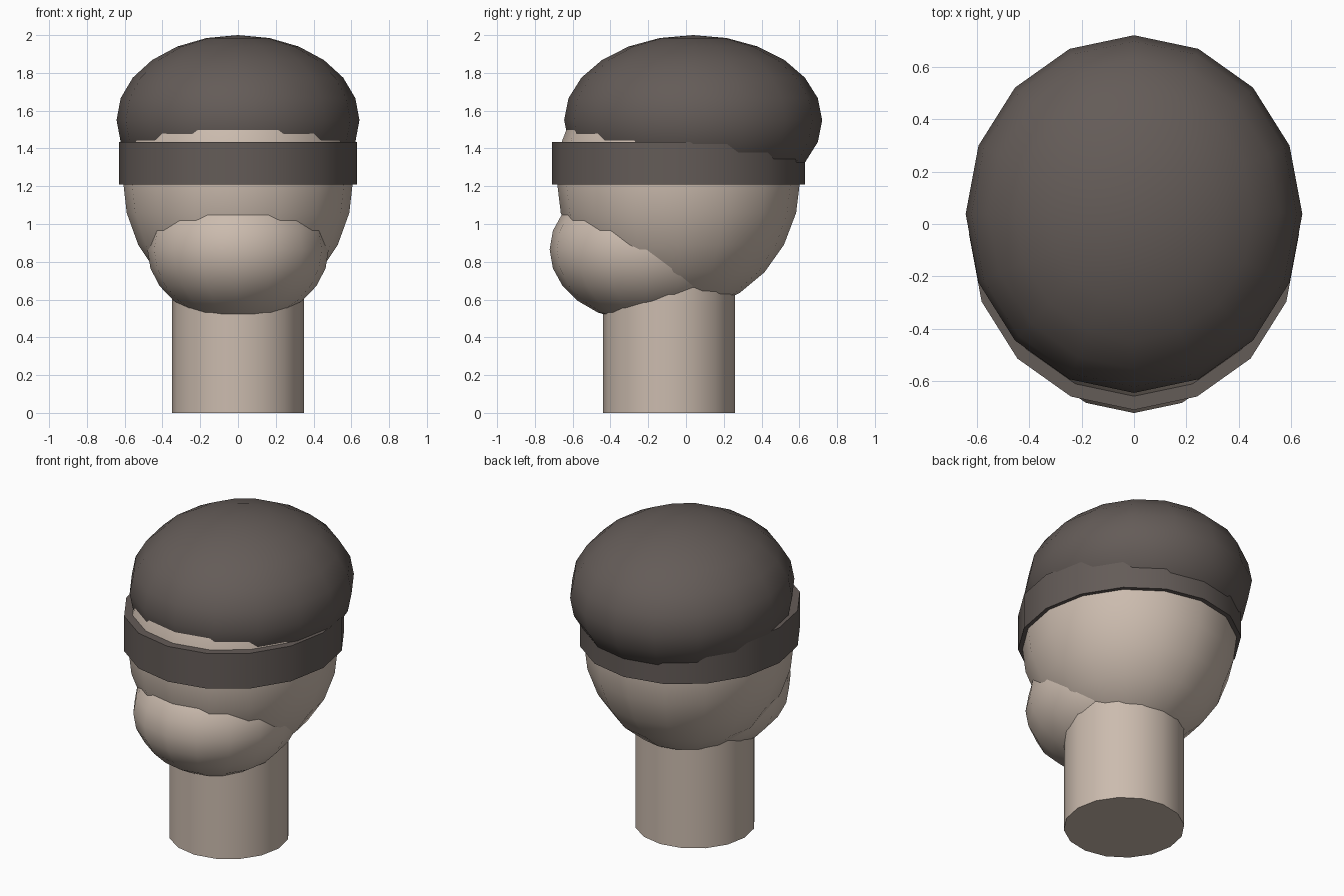
import bpy
import math

cube = bpy.data.objects.get("Cube")
if cube:
    bpy.data.objects.remove(cube, do_unlink=True)


def make_material(name, rgb):
    mat = bpy.data.materials.new(name)
    mat.use_nodes = True
    color = (*rgb, 1.0)
    mat.diffuse_color = color
    mat.node_tree.nodes["Principled BSDF"].inputs["Base Color"].default_value = color
    return mat


skin = make_material("skin", (0.60, 0.50, 0.425))
dark = make_material("dark brown", (0.127, 0.106, 0.097))


def finish(name, size, mat):
    """Name, scale, smooth and colour the newest primitive."""
    obj = bpy.context.object
    obj.name = name
    obj.scale = size
    bpy.ops.object.transform_apply(location=False, rotation=False, scale=True)
    obj.data.materials.append(mat)
    bpy.ops.object.shade_smooth_by_angle(angle=math.radians(40))
    return obj


def ellipsoid(name, center, radii, mat):
    bpy.ops.mesh.primitive_uv_sphere_add(
        segments=16, ring_count=12, radius=1, location=center)
    return finish(name, radii, mat)


def column(name, y, bottom, top, rx, ry, mat):
    bpy.ops.mesh.primitive_cylinder_add(
        vertices=16, radius=1, depth=1, location=(0, y, (bottom + top) / 2))
    return finish(name, (rx, ry, top - bottom), mat)


# Neck, reaching up inside the skull
column("neck", -0.09, 0, 0.8, 0.35, 0.35, skin)

# Skull and the fuller lower face
ellipsoid("head", (0, -0.04, 1.24), (0.61, 0.645, 0.70), skin)
ellipsoid("jaw", (0, -0.212, 0.865), (0.48, 0.51, 0.385), skin)

# Hair mass and the band wrapped around the brow
ellipsoid("hair", (0, 0.038, 1.55), (0.643, 0.683, 0.45), dark)
column("headband", -0.04, 1.21, 1.435, 0.63, 0.67, dark)
